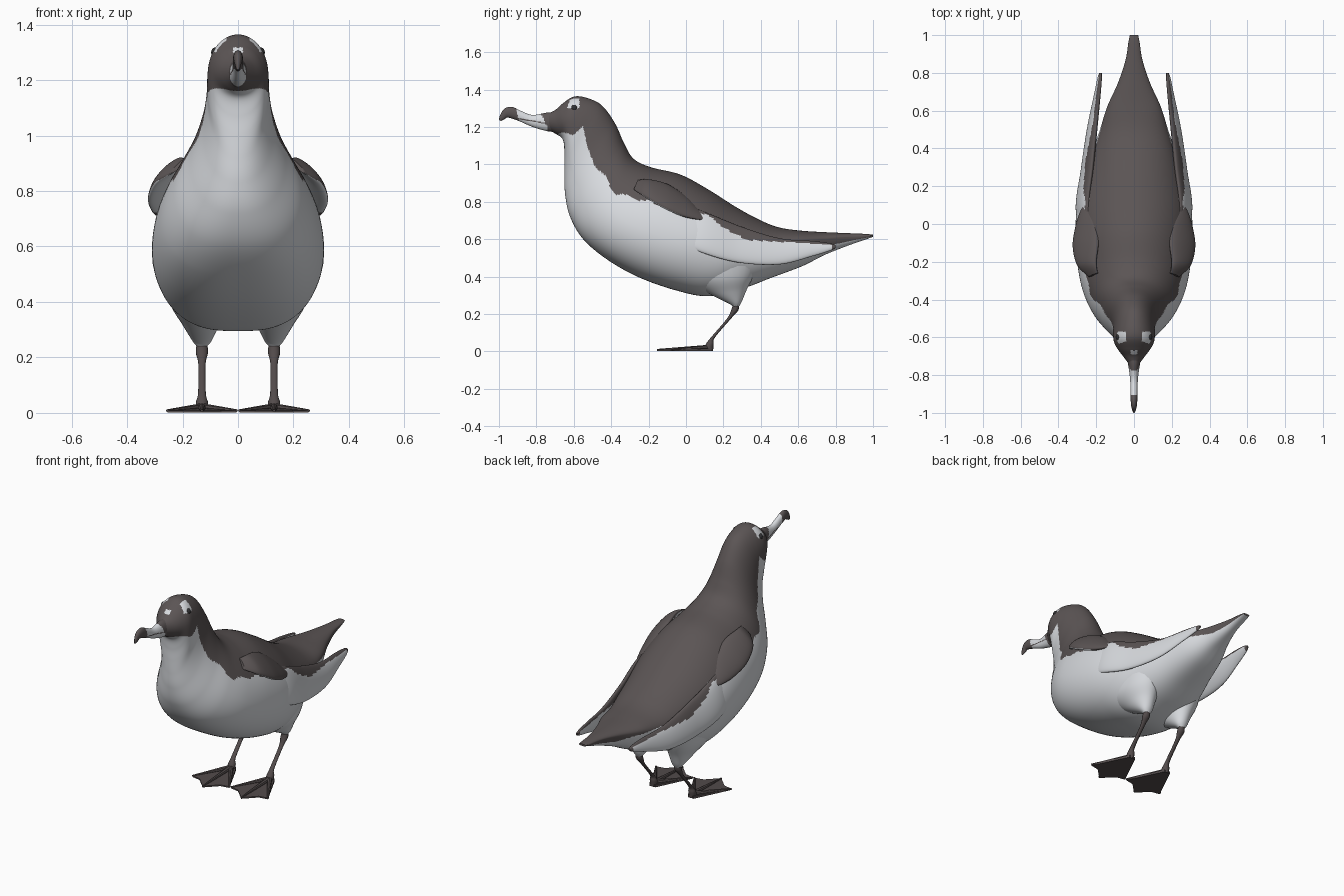
import bpy, bmesh, math
from mathutils import Vector

cube = bpy.data.objects.get("Cube")
if cube:
    bpy.data.objects.remove(cube)


def material(name, rgb):
    m = bpy.data.materials.new(name)
    m.use_nodes = True
    m.diffuse_color = (*rgb, 1)
    bsdf = m.node_tree.nodes["Principled BSDF"]
    bsdf.inputs["Base Color"].default_value = (*rgb, 1)
    bsdf.inputs["Roughness"].default_value = 0.8
    return m


DARK = material("dark brown plumage", (0.105, 0.09, 0.09))
WHITE = material("white plumage", (0.7, 0.72, 0.75))
FOOT = material("dark foot skin", (0.085, 0.07, 0.07))
EYE = material("black eye", (0.03, 0.03, 0.032))


def finish(name, bm, mats, rule=None, angle=50):
    bmesh.ops.recalc_face_normals(bm, faces=bm.faces[:])
    bm.normal_update()
    if rule:
        for f in bm.faces:
            f.material_index = rule(f.calc_center_median(), f.normal)
    me = bpy.data.meshes.new(name)
    bm.to_mesh(me)
    bm.free()
    for m in mats:
        me.materials.append(m)
    ob = bpy.data.objects.new(name, me)
    bpy.context.collection.objects.link(ob)
    bpy.ops.object.select_all(action='DESELECT')
    ob.select_set(True)
    bpy.context.view_layer.objects.active = ob
    bpy.ops.object.shade_smooth_by_angle(angle=math.radians(angle))
    return ob


def spline(rows, steps):
    """Smooth interpolation through rows of section values."""
    out = []
    for i in range(len(rows) - 1):
        a, b, c, d = (rows[max(0, min(len(rows) - 1, i + k))] for k in (-1, 0, 1, 2))
        for s in range(steps):
            t = s / steps
            out.append([q + 0.5 * t * (r - p + t * (2*p - 5*q + 4*r - e + t * (3*(q - r) + e - p)))
                        for p, q, r, e in zip(a, b, c, d)])
    return out + [list(rows[-1])]


def loft(rows, steps, n, side=1, square=0.0, lean=0.0):
    """Row: top y, top z, bottom y, bottom z, half width, centre x, widest height.
    square fills out the low sections, lean slopes a section sideways."""
    bm = bmesh.new()
    rings = []
    for ty, tz, by, bz, w, cx, m in spline(rows, steps):
        ring = []
        low = 1 - square * max(0, min(1, 2 * (1 - bz)))
        for k in range(n):
            a = math.tau * k / n
            c, s = math.cos(a), math.sin(a)
            h = m + s * ((1 - m) if s > 0 else m)
            x = cx + w * math.copysign(abs(c) ** (low if s < 0 else 1), c)
            x += lean * (tz - bz) * (h - .5)
            ring.append(bm.verts.new((side * x, by + (ty - by) * h, bz + (tz - bz) * h)))
        rings.append(ring)
    for r, q in zip(rings, rings[1:]):
        for k in range(n):
            j = (k + 1) % n
            bm.faces.new((r[k], r[j], q[j], q[k]))
    bm.faces.new(rings[0])
    bm.faces.new(rings[-1])
    return bm


# Edge between dark back and white belly: (y, z)
BORDER = [(-.8, 1.16), (-.6, 1.165), (-.55, 1.2), (-.53, 1.1), (-.49, 1.0), (-.43, .93),
          (-.39, .85), (-.2, .80), (.12, .73), (.2, .66), (.33, .595), (.78, .57), (1, .615)]


def border(y):
    for (a, p), (b, q) in zip(BORDER, BORDER[1:]):
        if y <= b:
            return p + (q - p) * (y - a) / (b - a)
    return BORDER[-1][1]


def plumage(c, n):
    wobble = .006 * math.sin(c.y * 55) if c.y < .3 else 0
    x = abs(c.x)
    brow = c.z > 1.3 and -.635 + .3 * (c.z - 1.3) < c.y < -.57 and x > .042
    spot = c.y < -.64 and 1.298 < c.z < 1.317 and x < .018
    return 1 if brow or spot or c.z < border(c.y) + wobble else 0


def beak_colour(c, n):
    mouth = abs(c.z - 1.215 - .18 * (-.73 - c.y)) < .003
    pale = -.9 + .2 * (1.26 - c.z) < c.y < -.74 - .5 * max(0, c.z - 1.2)
    return int(pale and not mouth)


# Body: one loft from face through neck and trunk to tail
body = [(-.74, 1.27, -.74, 1.19, .028, 0, .5), (-.70, 1.29, -.70, 1.165, .058, 0, .5),
        (-.66, 1.325, -.66, 1.135, .088, 0, .5), (-.60, 1.362, -.65, 1.07, .106, 0, .55),
        (-.53, 1.355, -.65, 1.00, .111, 0, .55), (-.45, 1.315, -.65, .92, .113, 0, .55),
        (-.38, 1.22, -.645, .83, .13, 0, .5), (-.33, 1.11, -.62, .72, .172, 0, .47),
        (-.28, 1.03, -.55, .60, .23, 0, .45), (-.19, .985, -.42, .49, .278, 0, .42),
        (-.03, .945, -.25, .395, .305, 0, .42), (.12, .865, -.05, .325, .308, 0, .45),
        (.27, .77, .12, .295, .28, 0, .48), (.40, .70, .30, .335, .232, 0, .55),
        (.50, .662, .46, .395, .185, 0, .62), (.62, .645, .62, .455, .142, 0, .7),
        (.75, .637, .74, .515, .085, 0, .7), (.87, .632, .86, .563, .045, 0, .7),
        (.96, .628, .96, .598, .03, 0, .6), (1, .624, 1, .612, .022, 0, .5)]
finish("body", loft(body, 12, 168, square=.28), [DARK, WHITE], plumage)

# Hooked beak with pale middle and mouth line
beak = [(-.66, 1.28, -.66, 1.17, .05, 0, .5), (-.74, 1.277, -.74, 1.177, .032, 0, .5),
        (-.82, 1.264, -.82, 1.2, .021, 0, .5), (-.88, 1.285, -.885, 1.228, .019, 0, .5),
        (-.93, 1.307, -.925, 1.243, .018, 0, .5), (-.97, 1.298, -.955, 1.25, .015, 0, .5),
        (-.993, 1.265, -.972, 1.24, .01, 0, .5), (-1, 1.238, -.99, 1.232, .004, 0, .5)]
finish("beak", loft(beak, 12, 64), [DARK, WHITE], beak_colour)

# Folded wing blade, and the sloping wrist flap over it
wing = [(-.10, .82, -.12, .62, .012, .25, .5), (.1, .745, .08, .53, .025, .272, .5),
        (.3, .665, .28, .475, .025, .248, .5), (.5, .605, .5, .465, .022, .222, .5),
        (.68, .59, .68, .51, .015, .195, .5), (.77, .578, .77, .538, .011, .182, .5),
        (.80, .568, .80, .553, .006, .177, .5)]
wrist = [(-.26, .915, -.28, .865, .010, .215, .5), (-.2, .92, -.22, .825, .028, .25, .5),
         (-.1, .895, -.12, .765, .036, .256, .5), (0, .83, -.02, .722, .034, .252, .5),
         (.06, .77, .05, .706, .022, .255, .5), (.1, .725, .085, .703, .008, .262, .5)]
# Feathered thigh and shin, top to bottom as nearly level sections
thigh = [(.40, .49, -.16, .48, .115, .15, .5), (.36, .40, .0, .375, .1, .142, .5),
         (.325, .33, .13, .305, .066, .134, .5), (.30, .27, .23, .255, .036, .13, .5),
         (.285, .242, .25, .24, .02, .13, .5)]
shin = [(.285, .26, .25, .25, .018, .13, .5), (.28, .22, .24, .215, .022, .13, .5),
        (.245, .18, .215, .17, .013, .13, .5), (.155, .075, .125, .065, .014, .13, .5),
        (.148, .04, .105, .035, .022, .13, .5), (.145, .003, .09, .003, .02, .13, .5)]

# Web outline around the heel, scalloped between three toe tips
web = [(-.02, .14), (-.125, -.075), (-.07, -.085), (0, -.155), (.07, -.085), (.125, -.075), (.02, .14)]
toes = [web[1], web[3], web[5]]


def foot(side):
    bm = bmesh.new()
    low = [bm.verts.new((side * (.13 + x), y, .001)) for x, y in web]
    top = [bm.verts.new((v.co.x, v.co.y, .009 + .05 * max(0, v.co.y))) for v in low]
    bm.faces.new(low)
    bm.faces.new(top)
    for i in range(len(low)):
        j = (i + 1) % len(low)
        bm.faces.new((low[i], low[j], top[j], top[i]))
    # Raised toe bones
    for tx, ty in toes:
        a, b = Vector((side * .13, .12, .02)), Vector((side * (.13 + tx), ty, .008))
        rot = (b - a).to_track_quat('Z', 'Y').to_matrix().to_4x4()
        rot.translation = (a + b) / 2
        bmesh.ops.create_cone(bm, cap_ends=True, segments=8, radius1=.015, radius2=.005,
                              depth=(b - a).length, matrix=rot)
    return bm


for side, tag in ((1, "left"), (-1, "right")):
    finish(tag + "_wing", loft(wing, 16, 48, side, lean=-.25), [DARK, WHITE],
           lambda c, n: int(c.z < border(c.y) and c.y < .78))
    finish(tag + "_wrist", loft(wrist, 8, 32, side, lean=-.9), [DARK, WHITE],
           lambda c, n: int(n.z < -.35 and c.y < -.02))
    finish(tag + "_thigh", loft(thigh, 8, 32, side), [WHITE])
    finish(tag + "_shin", loft(shin, 4, 12, side), [FOOT])
    finish(tag + "_foot", foot(side), [FOOT], angle=30)
    eye = bmesh.new()
    bmesh.ops.create_uvsphere(eye, u_segments=16, v_segments=10, radius=.018)
    bmesh.ops.translate(eye, verts=eye.verts[:], vec=(side * .079, -.598, 1.3))
    finish(tag + "_eye", eye, [EYE])
